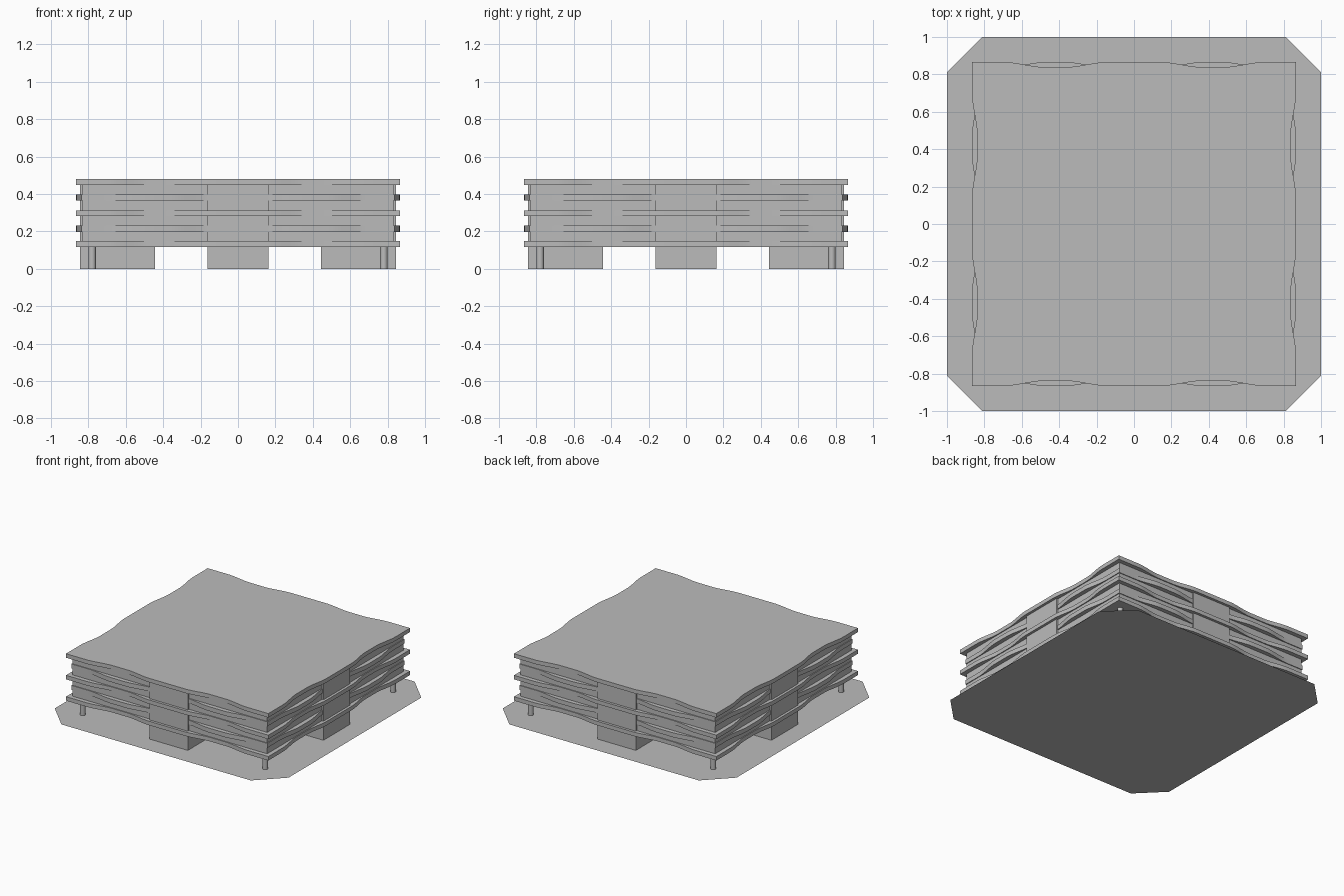
import bpy, bmesh
from mathutils import Vector

cube = bpy.data.objects.get("Cube")
if cube:
    bpy.data.objects.remove(cube, do_unlink=True)

grey = bpy.data.materials.new("light grey")
grey.use_nodes = True
colour = (0.5, 0.5, 0.5, 1)
grey.diffuse_color = colour
grey.node_tree.nodes["Principled BSDF"].inputs["Base Color"].default_value = colour


def finish(name, bm):
    bmesh.ops.recalc_face_normals(bm, faces=bm.faces)
    mesh = bpy.data.meshes.new(name)
    bm.to_mesh(mesh)
    bm.free()
    mesh.materials.append(grey)
    obj = bpy.data.objects.new(name, mesh)
    bpy.context.collection.objects.link(obj)
    return obj


def prism(name, outline, z0, z1):
    """Extrude a flat outline from z0 to z1."""
    bm = bmesh.new()
    face = bm.faces.new([bm.verts.new((x, y, z0)) for x, y in outline])
    if z1 > z0:
        new = bmesh.ops.extrude_face_region(bm, geom=[face])
        top = [v for v in new["geom"] if isinstance(v, bmesh.types.BMVert)]
        bmesh.ops.translate(bm, verts=top, vec=(0, 0, z1 - z0))
    return finish(name, bm)


def box(name, x0, x1, y0, y1, z0, z1):
    return prism(name, [(x0, y0), (x1, y0), (x1, y1), (x0, y1)], z0, z1)


def wavy_outline(edge, swell, steps=64):
    """Square outline whose sides each swell (or dip) in two places."""
    points = []
    for turn in range(4):
        for i in range(steps):
            t = -edge + 2 * edge * i / steps
            s = min(1, max(0, (0.27 - abs(abs(t) - 0.42)) / 0.21))
            x, y = t, -edge - swell * s * s * (3 - 2 * s)
            for _ in range(turn):
                x, y = -y, x
            points.append((x, y))
    return points


# Ground plate with cut corners
c = 0.81
prism("ground_plate", [(-c, -1), (c, -1), (1, -c), (1, c),
                       (c, 1), (-c, 1), (-1, c), (-1, -c)], 0, 0)

# Wavy floor and roof slabs
slab_outline = wavy_outline(0.865, -0.026)
for name, z in (("lower_slab", 0.117), ("middle_slab", 0.282), ("roof_slab", 0.449)):
    smooth = prism(name, slab_outline, z, z + 0.031)

# Storey walls and the bands that wave against the slabs
wall = 0.832
for name, z0, z1 in (("lower", 0.148, 0.282), ("upper", 0.313, 0.449)):
    box(name + "_wall", -wall, wall, -wall, wall, z0, z1)
    mid = (z0 + z1) / 2
    prism(name + "_band", wavy_outline(0.838, 0.027), mid - 0.017, mid + 0.017)

# Service cores in the middle of each side
w, near, far = 0.163, 0.445, 0.845
box("front_core", -w, w, -far, -near, 0, 0.449)
box("back_core", -w, w, near, far, 0, 0.449)
box("left_core", near, far, -w, w, 0, 0.449)
box("right_core", -far, -near, -w, w, 0, 0.449)

# Corner posts
for name, sx, sy in (("front_left", 1, -1), ("front_right", -1, -1),
                     ("back_left", 1, 1), ("back_right", -1, 1)):
    bm = bmesh.new()
    bmesh.ops.create_cone(bm, cap_ends=True, segments=16, radius1=0.02,
                          radius2=0.02, depth=0.117)
    bmesh.ops.translate(bm, verts=bm.verts, vec=Vector((sx * 0.78, sy * 0.78, 0.0585)))
    finish(name + "_post", bm)

# Smooth the curved edges only
bpy.ops.object.select_all(action="DESELECT")
for obj in bpy.context.collection.objects:
    if obj.name.endswith(("slab", "band", "post")):
        obj.select_set(True)
        bpy.context.view_layer.objects.active = obj
bpy.ops.object.shade_smooth_by_angle()
